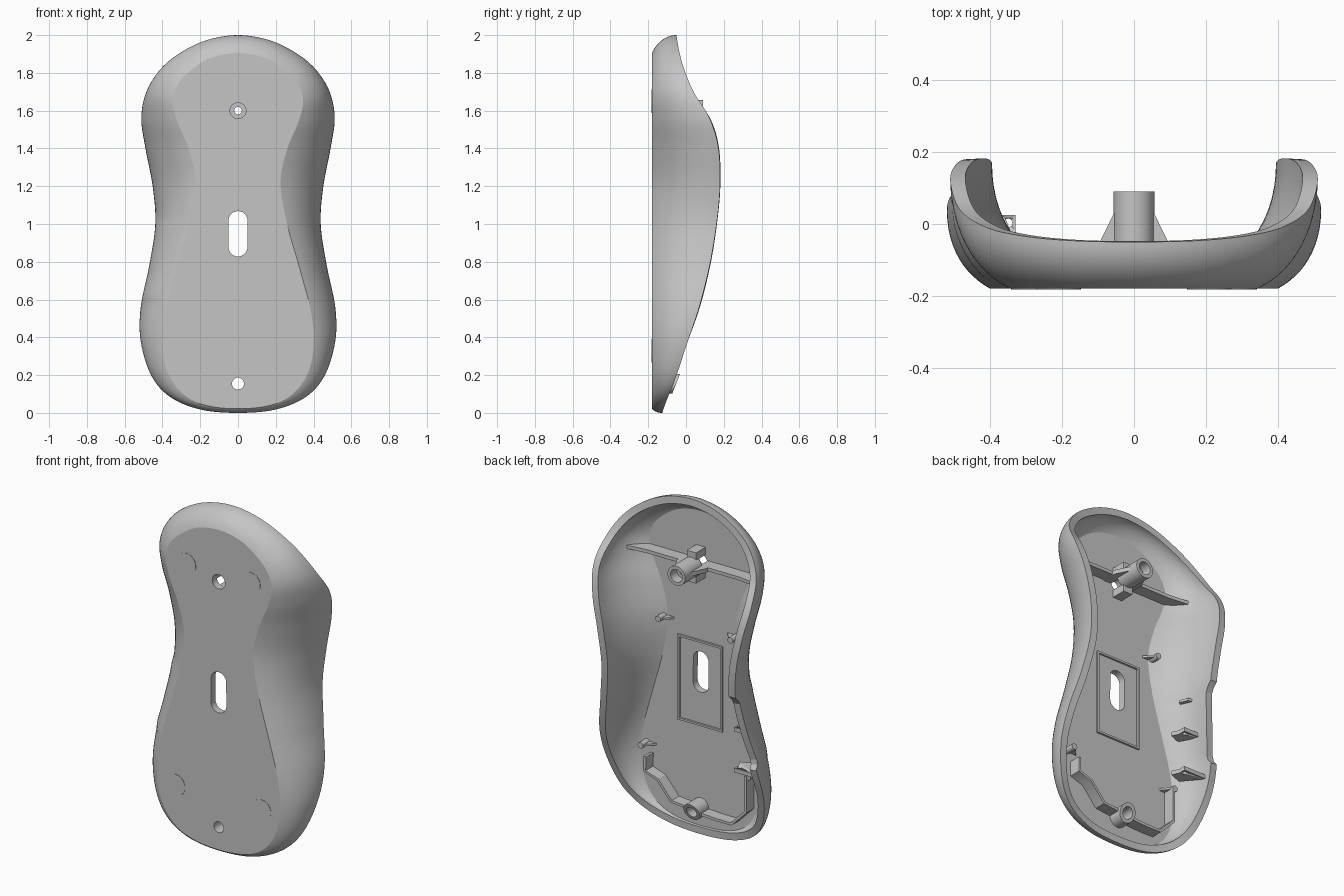
import bpy, bmesh, math
from mathutils import Vector

default = bpy.data.objects.get("Cube")
if default:
    bpy.data.objects.remove(default, do_unlink=True)

grey = bpy.data.materials.new("light grey plastic")
grey.use_nodes = True
colour = (0.56, 0.56, 0.56, 1)
grey.diffuse_color = colour
grey.node_tree.nodes["Principled BSDF"].inputs["Base Color"].default_value = colour

FRONT, FLOOR = -0.18, -0.142


def smooth(obj, angle):
    bpy.ops.object.select_all(action="DESELECT")
    obj.select_set(True)
    bpy.context.view_layer.objects.active = obj
    bpy.ops.object.shade_smooth_by_angle(angle=math.radians(angle))


def make_object(name, bm):
    bmesh.ops.recalc_face_normals(bm, faces=bm.faces)
    mesh = bpy.data.meshes.new(name)
    bm.to_mesh(mesh)
    bm.free()
    mesh.materials.append(grey)
    obj = bpy.data.objects.new(name, mesh)
    bpy.context.collection.objects.link(obj)
    smooth(obj, 30)
    return obj


def plate(name, points, low, high, plane="xz"):
    """Extrude a flat outline along the axis missing from the plane."""
    place = {"xz": lambda a, b, c: (a, c, b),
             "xy": lambda a, b, c: (a, b, c),
             "yz": lambda a, b, c: (c, a, b)}[plane]
    bm = bmesh.new()
    ends = [[bm.verts.new(place(a, b, c)) for a, b in points] for c in (low, high)]
    for end in ends:
        bm.faces.new(end)
    for i in range(len(points)):
        j = (i + 1) % len(points)
        bm.faces.new((ends[0][i], ends[0][j], ends[1][j], ends[1][i]))
    return make_object(name, bm)


def circle(x, z, radius, count=32):
    turn = math.tau / count
    return [(x + radius * math.cos(i * turn), z + radius * math.sin(i * turn))
            for i in range(count)]


def tube(name, x, z, profile, slope=0):
    """Boss turned from a closed (radius, y, sloped) profile."""
    bm = bmesh.new()
    rings = [[bm.verts.new((a, y + sloped * slope * (b - z), b)) for a, b in circle(x, z, radius)]
             for radius, y, sloped in profile]
    for k, ring in enumerate(rings):
        following = rings[(k + 1) % len(rings)]
        for i in range(len(ring)):
            j = (i + 1) % len(ring)
            bm.faces.new((ring[i], ring[j], following[j], following[i]))
    return make_object(name, bm)


def apply_modifier(obj, kind, **settings):
    bpy.context.view_layer.objects.active = obj
    modifier = obj.modifiers.new(kind.lower(), kind)
    for key, value in settings.items():
        setattr(modifier, key, value)
    bpy.ops.object.modifier_apply(modifier=modifier.name)


def cut(obj, cutter):
    cutter.hide_render = True
    apply_modifier(obj, "BOOLEAN", operation="DIFFERENCE", solver="EXACT", object=cutter)
    bpy.data.objects.remove(cutter, do_unlink=True)


# Half outline from bottom to top: outer x, z, flat face x, z, rim depth
half = [Vector(row) for row in (
    (0, 0, 0, .022, -.125), (.2, .018, .17, .04, -.12), (.36, .085, .29, .1, -.095),
    (.46, .2, .37, .21, -.05), (.515, .38, .4, .36, .01), (.515, .56, .385, .54, .07),
    (.47, .78, .325, .77, .125), (.438, 1, .26, 1, .162), (.452, 1.2, .225, 1.22, .18),
    (.49, 1.4, .262, 1.4, .172), (.512, 1.56, .32, 1.54, .125), (.485, 1.7, .345, 1.66, .04),
    (.41, 1.82, .305, 1.76, -.01), (.3, 1.91, .2, 1.85, -.035),
    (.16, 1.975, .11, 1.89, -.047), (0, 2, 0, 1.905, -.05))]
mirrored = [Vector((-p[0], p[1], -p[2], p[3], p[4])) for p in half[-2:0:-1]]


def spline(points, steps):
    result, n = [], len(points)
    for i in range(n):
        a, b, c, d = (points[(i + k) % n] for k in (-1, 0, 1, 2))
        for s in range(steps):
            t = s / steps
            result.append((b * 2 + (c - a) * t + (a * 2 - b * 5 + c * 4 - d) * t ** 2
                           + (b * 3 - a - c * 3 + d) * t ** 3) / 2)
    return result


def rim_depth(p):
    """Rim depth with a shallow notch on the right side."""
    inside = min(p[1] - 0.59, 1.02 - p[1]) if p[0] < 0 else 0
    return p[4] - 0.035 * max(0, min(1, inside / 0.03))


# Shell: flat front lofted into curved walls, then thickened inwards
bm = bmesh.new()
outline = spline(half + mirrored, 8)
start, levels, rings = math.radians(27), 12, []
for k in range(levels + 1):
    u = start + (math.pi / 2 - start) * k / levels
    out = (math.sin(u) - math.sin(start)) / (1 - math.sin(start))
    rise = 1 - math.cos(u) / math.cos(start)
    rings.append([bm.verts.new((p[2] + (p[0] - p[2]) * out,
                                FRONT + (rim_depth(p) - FRONT) * rise,
                                p[3] + (p[1] - p[3]) * out)) for p in outline])
bm.faces.new(rings[0])
for lower, upper in zip(rings, rings[1:]):
    for i in range(len(lower)):
        j = (i + 1) % len(lower)
        bm.faces.new((lower[i], lower[j], upper[j], upper[i]))
shell = make_object("shell", bm)
apply_modifier(shell, "SOLIDIFY", thickness=0.042, offset=-1, use_even_offset=True)

# Screw holes and centre slot
slot = [(x, z + (0.07 if z > 0 else -0.07) + 0.948) for x, z in circle(0, 0, 0.05)]
for hole in (slot, circle(0, 1.6, 0.042), circle(0, 0.155, 0.032)):
    cut(shell, plate("hole_cutter", hole, -0.3, -0.09))
smooth(shell, 17)

# Screw bosses, the upper one with a stepped bore
tube("upper_boss", 0, 1.6, ((.057, -.07, 0), (.057, .09, 0), (.038, .09, 0),
                            (.038, .03, 0), (.02, .03, 0), (.02, -.07, 0)))
tube("lower_boss", 0, 0.155, ((.052, -.15, 0), (.052, -.052, 1), (.032, -.052, 1),
                              (.032, -.15, 0)), 0.39)

# Gussets, fins and cross rib holding the upper boss
for side in (-1, 1):
    gusset = [(0.045, -0.15), (0.045, 0.03), (0.056, 0.03), (0.095, -0.05), (0.095, -0.15)]
    plate("boss_gusset", [(side * x, y) for x, y in gusset], 1.59, 1.615, "xy")
    fin = [(0.045, -0.15), (0.045, -0.05), (0.09, -0.05), (0.09, -0.15)]
    plate("boss_fin", [(y, 1.6 + side * r) for r, y in fin], -0.03, 0.03, "yz")
    rib = [(0.09, -0.15), (0.09, -0.065), (0.3, -0.065), (0.465, -0.045), (0.4, -0.1), (0.33, -0.15)]
    plate("cross_rib", [(side * x, y) for x, y in rib], 1.595, 1.615, "xy")

# Raised frame around the slot
for side in (-1, 1):
    x, z = side * 0.14, 0.885 + side * 0.245
    plate("frame_side", [(x - .006, .64), (x + .006, .64), (x + .006, 1.13), (x - .006, 1.13)],
          FLOOR - 0.005, FLOOR + 0.015)
    plate("frame_end", [(-.146, z - .006), (.146, z - .006), (.146, z + .006), (-.146, z + .006)],
          FLOOR - 0.005, FLOOR + 0.015)

# Folded low wall on either side of the lower boss
left_path = [(.05, .155), (.15, .165), (.24, .27), (.325, .3), (.325, .39)]
right_path = [(-.05, .155), (-.15, .15), (-.24, .15), (-.33, .24), (-.33, .45)]
for path in (left_path, right_path):
    points = [Vector(p) for p in path]
    shifted = []
    for i, p in enumerate(points):
        along = (points[min(i + 1, len(points) - 1)] - points[max(i - 1, 0)]).normalized()
        shifted.append(p + Vector((-along.y, along.x)) * 0.016)
    plate("low_wall", points + shifted[::-1], FLOOR - 0.01, -0.07)

# Small locating posts with fins
for side in (-1, 1):
    for x, z in ((0.235, 1.22), (0.35, 0.445)):
        x *= side
        plate("post", circle(x, z, 0.018, 16), -0.15, -0.075)
        fin = [(x, -0.15), (x, -0.085), (x - side * 0.03, -0.1), (x - side * 0.07, -0.15)]
        plate("post_fin", fin, z - 0.006, z + 0.006, "xy")

# Drilled brackets and a clip on the right wall
for z, reach in ((0.52, -0.48), (0.76, -0.44)):
    bracket = [(reach, .025), (-.33, .025), (-.33, -.02), (-.31, -.06), (-.39, -.09)]
    shelf = plate("wall_bracket", bracket, z - 0.012, z + 0.012, "xy")
    cut(shelf, plate("bracket_cutter", circle(-0.35, 0.003, 0.012, 16), z - 0.1, z + 0.1, "xy"))
plate("wall_clip", [(-.41, .03), (-.36, .02), (-.34, -.03), (-.37, -.05)], .95, .965, "xy")

# Thin round feet on the front face
for side in (-1, 1):
    for x, z in ((0.21, 1.65), (0.28, 0.33)):
        plate("foot_pad", circle(side * x, z, 0.062), FRONT - 0.002, FRONT + 0.002)
